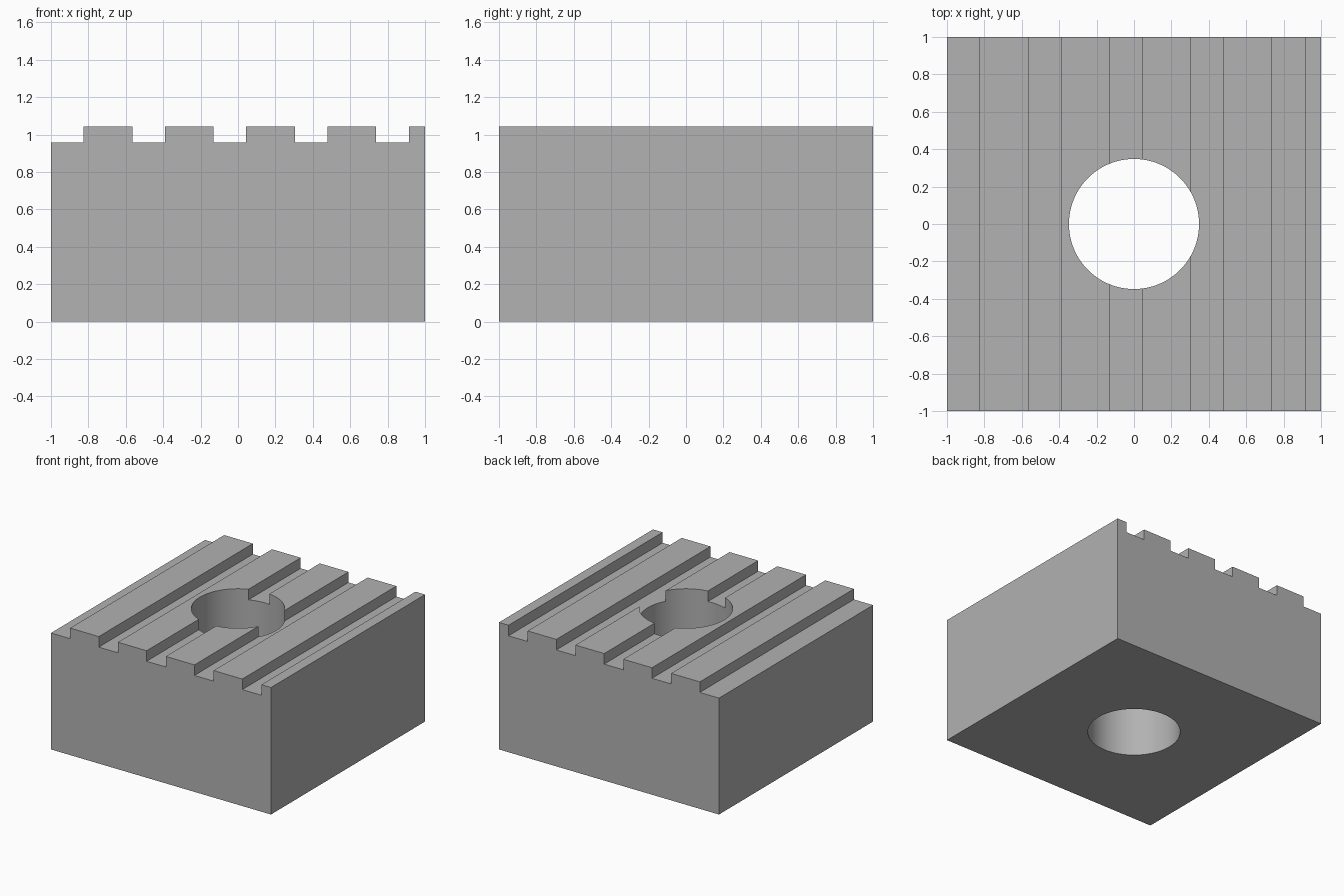
import bpy
import bmesh

cube = bpy.data.objects.get("Cube")
if cube:
    bpy.data.objects.remove(cube, do_unlink=True)

U = 1 / 23                      # design unit
BASE, TOP = 22 * U, 24 * U      # groove floor and ridge top
PITCH, GROOVE = 10 * U, 4 * U
HOLE_RADIUS = 8 * U

grey = bpy.data.materials.new("plain_grey")
grey.use_nodes = True
colour = (0.445, 0.445, 0.445, 1)
grey.diffuse_color = colour
grey.node_tree.nodes["Principled BSDF"].inputs["Base Color"].default_value = colour

# Stepped cross-section: five grooves, each followed by a ridge
profile = [(1, 0), (-1, 0)]
for i in range(5):
    start = -1 + i * PITCH
    rise, fall = start + GROOVE, min(start + PITCH, 1)
    profile += [(start, BASE), (rise, BASE), (rise, TOP), (fall, TOP)]

# Extrude the cross-section from front to back
mesh = bpy.data.meshes.new("grooved_block")
bm = bmesh.new()
face = bm.faces.new([bm.verts.new((x, -1, z)) for x, z in profile])
result = bmesh.ops.extrude_face_region(bm, geom=[face])
back = [v for v in result["geom"] if isinstance(v, bmesh.types.BMVert)]
bmesh.ops.translate(bm, verts=back, vec=(0, 2, 0))
bmesh.ops.recalc_face_normals(bm, faces=bm.faces)
bm.to_mesh(mesh)
bm.free()
block = bpy.data.objects.new("grooved_block", mesh)
bpy.context.collection.objects.link(block)
mesh.materials.append(grey)

# Round hole through the middle
bpy.ops.mesh.primitive_cylinder_add(vertices=96, radius=HOLE_RADIUS, depth=4)
cutter = bpy.context.object
cutter.name = "hole_cutter"
cutter.data.materials.append(grey)
cut = block.modifiers.new("hole", "BOOLEAN")
cut.operation = "DIFFERENCE"
cut.solver = "EXACT"
cut.object = cutter

bpy.ops.object.select_all(action="DESELECT")
block.select_set(True)
bpy.context.view_layer.objects.active = block
bpy.ops.object.modifier_apply(modifier=cut.name)
bpy.data.objects.remove(cutter, do_unlink=True)

# Smooth hole wall with sharp rims
bpy.ops.object.shade_smooth_by_angle(angle=0.5)
